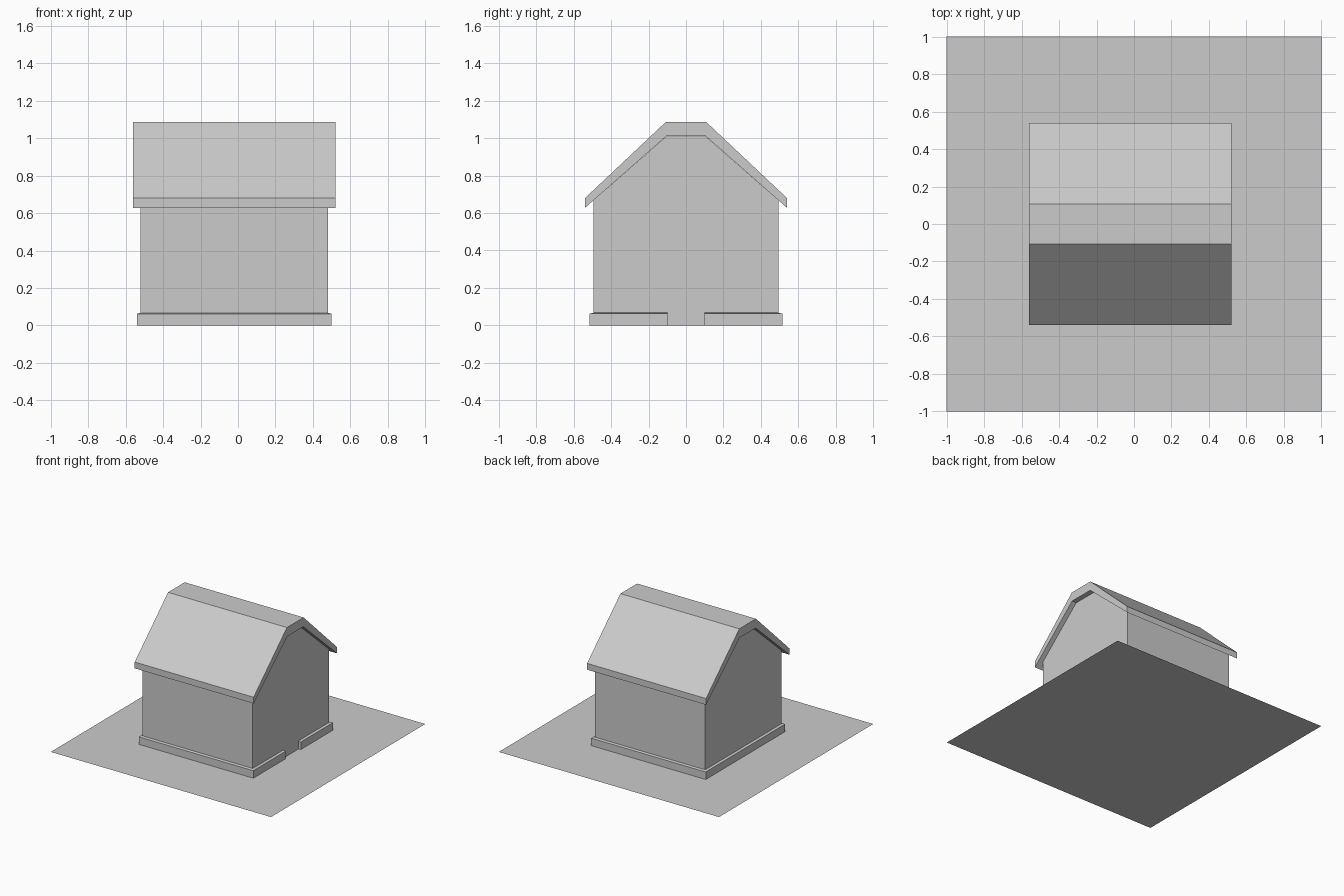
import bpy, bmesh

if "Cube" in bpy.data.objects:
    bpy.data.objects.remove(bpy.data.objects["Cube"])


def make_object(name, verts, faces):
    mesh = bpy.data.meshes.new(name)
    mesh.from_pydata(verts, [], faces)
    bm = bmesh.new()
    bm.from_mesh(mesh)
    if len(faces) > 1:
        bmesh.ops.recalc_face_normals(bm, faces=bm.faces)
    bm.to_mesh(mesh)
    bm.free()
    obj = bpy.data.objects.new(name, mesh)
    bpy.context.collection.objects.link(obj)
    return obj


def loft(name, rings):
    """Join matching closed rings into a solid with capped ends."""
    n = len(rings[0])
    verts = [p for ring in rings for p in ring]
    faces = [tuple(range(n)), tuple(range(len(verts) - n, len(verts)))]
    for r in range(len(rings) - 1):
        a, b = r * n, (r + 1) * n
        for i in range(n):
            j = (i + 1) % n
            faces.append((a + i, a + j, b + j, b + i))
    return make_object(name, verts, faces)


def extrude_x(name, profile, x0, x1):
    return loft(name, [[(x, y, z) for y, z in profile] for x in (x0, x1)])


def mirror_profile(half):
    return half + [(-y, z) for y, z in reversed(half)]


# Ground slab: one flat sheet
make_object("ground_sheet", [(-1, -1, 0), (1, -1, 0), (1, 1, 0), (-1, 1, 0)],
            [(0, 1, 2, 3)])

# House body with gabled ends
X0, X1, Y = -0.52, 0.48, 0.495
body = mirror_profile([(Y, 0.0), (Y, 0.668), (0.105, 1.01)])
extrude_x("house_body", body, X0, X1)

# Roof shell with flat ridge and overhanging eaves
outer = mirror_profile([(0.54, 0.68), (0.108, 1.087)])
inner = mirror_profile([(0.54, 0.628), (0.105, 1.012)])
extrude_x("roof", outer + inner[::-1], X0 - 0.04, X1 + 0.04)

# Plinth swept around the walls, open at the doorway on the right
path = [(X1, 0.1, 1, 0), (X1, Y, 1, 1), (X0, Y, -1, 1),
        (X0, -Y, -1, -1), (X1, -Y, 1, -1), (X1, -0.1, 1, 0)]
section = [(0.0, 0.0), (0.02, 0.0), (0.02, 0.062), (0.0, 0.067)]
loft("plinth", [[(x + dx * o, y + dy * o, z) for o, z in section]
                for x, y, dx, dy in path])
